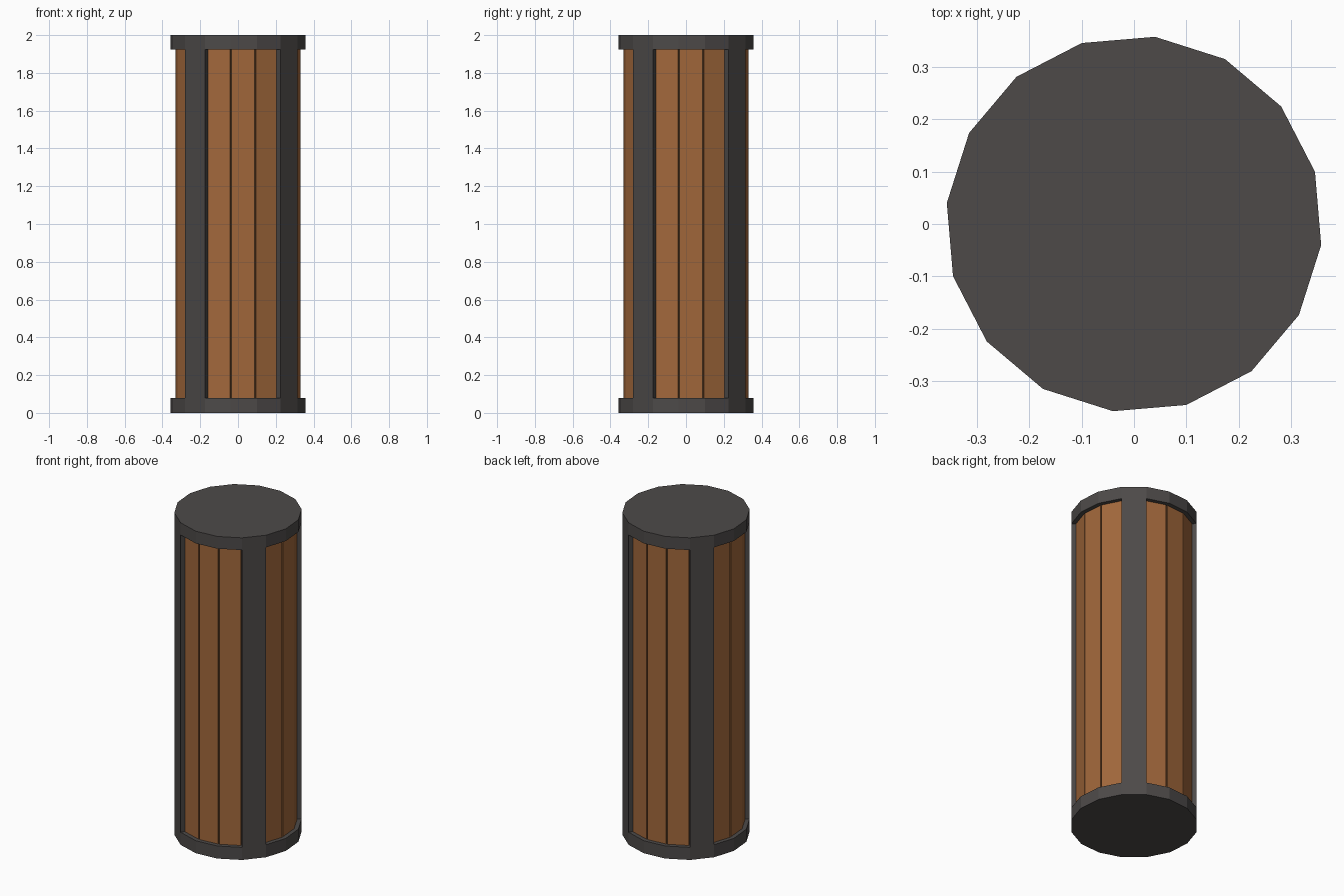
import bpy, bmesh, math

if "Cube" in bpy.data.objects:
    bpy.data.objects.remove(bpy.data.objects["Cube"])

SIDES = 16
STEP = 2 * math.pi / SIDES
A0 = math.radians(-6.4)          # angle of the first corner
R_OUT, R_WOOD, R_CORE = 0.359, 0.334, 0.324
Z0, Z1, TOP = 0.078, 1.924, 2.0
GAP = 0.004                      # half of the groove between planks


def material(name, rgb):
    m = bpy.data.materials.new(name)
    m.diffuse_color = (*rgb, 1)
    m.use_nodes = True
    m.node_tree.nodes["Principled BSDF"].inputs["Base Color"].default_value = m.diffuse_color
    return m


metal = material("dark metal", (0.074, 0.068, 0.066))
wood = material("brown wood", (0.36, 0.138, 0.044))
groove = material("dark groove", (0.085, 0.042, 0.018))


def corner(i, r):
    a = A0 + i * STEP
    return (r * math.cos(a), r * math.sin(a))


def prism(name, outline, z0, z1, mat, ends=True):
    """Extrude a counter-clockwise outline from z0 to z1."""
    bm = bmesh.new()
    lo = [bm.verts.new((x, y, z0)) for x, y in outline]
    hi = [bm.verts.new((x, y, z1)) for x, y in outline]
    n = len(outline)
    for i in range(n):
        j = (i + 1) % n
        bm.faces.new((lo[i], lo[j], hi[j], hi[i]))
    if ends:
        bm.faces.new(lo[::-1])
        bm.faces.new(hi)
    me = bpy.data.meshes.new(name)
    bm.to_mesh(me)
    bm.free()
    me.materials.append(mat)
    ob = bpy.data.objects.new(name, me)
    bpy.context.collection.objects.link(ob)
    return ob


def panel(i, r_in, r_out, gap):
    """Cross-section of the slab on face i, shortened by gap at both ends."""
    def at(r, end):
        p, q = corner(i, r), corner(i + 1, r)
        t = gap / math.dist(p, q)
        t = 1 - t if end else t
        return tuple(a + (b - a) * t for a, b in zip(p, q))
    return [at(r_in, 0), at(r_out, 0), at(r_out, 1), at(r_in, 1)]


# End caps
ring = [corner(i, R_OUT) for i in range(SIDES)]
prism("bottom_cap", ring, 0, Z0, metal)
prism("top_cap", ring, Z1, TOP, metal)

# Dark core seen in the grooves
prism("core", [corner(i, R_CORE) for i in range(SIDES)], Z0, Z1, groove, ends=False)

# Four metal uprights with three planks between each pair
for i in range(SIDES):
    if i % 4 == 2:
        prism(f"upright_{i // 4 + 1}", panel(i, R_CORE, R_OUT, 0), Z0, Z1, metal, ends=False)
    else:
        prism(f"plank_{i + 1}", panel(i, R_CORE, R_WOOD, GAP), Z0, Z1, wood, ends=False)
